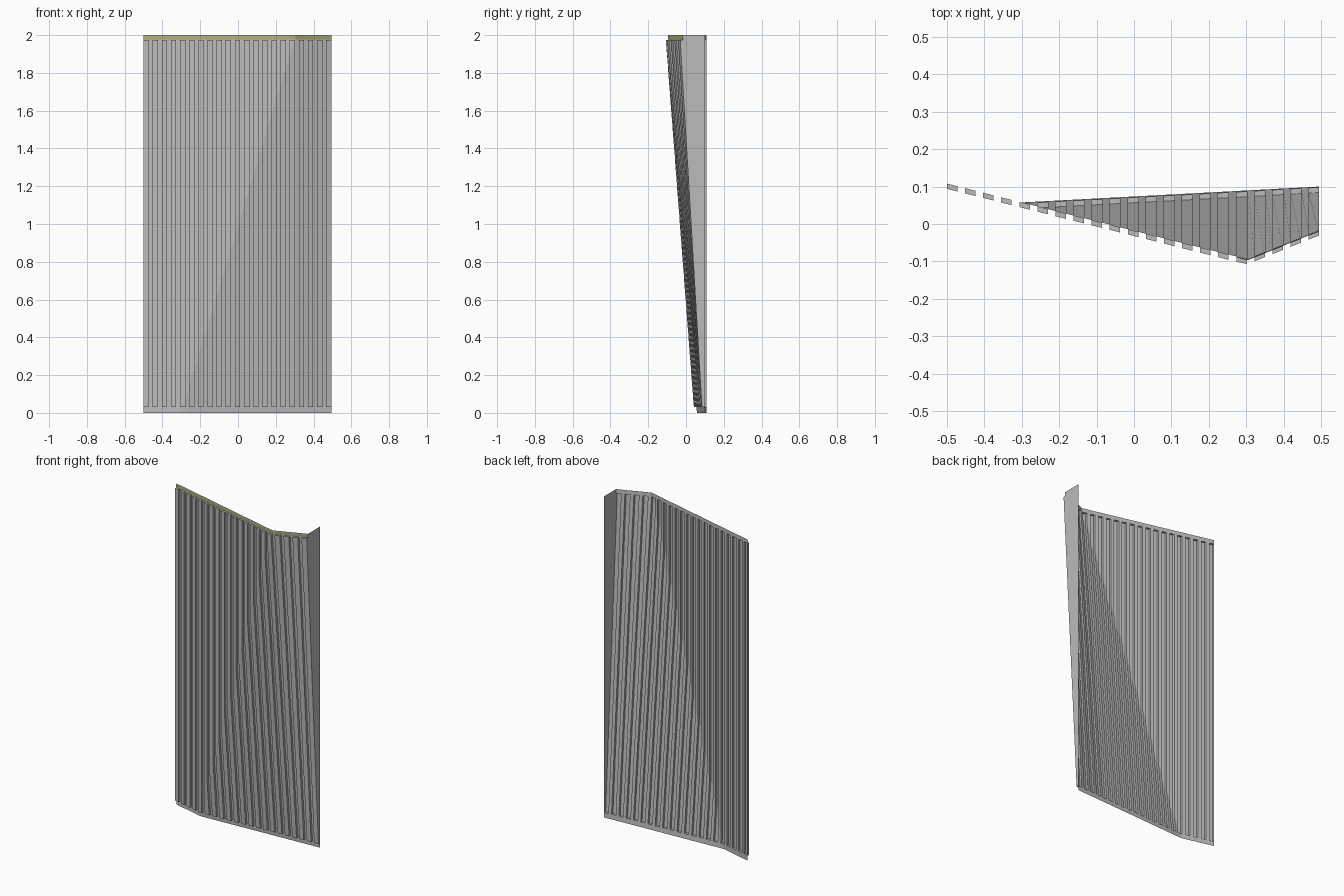
import bpy
import bmesh

cube = bpy.data.objects.get("Cube")
if cube:
    bpy.data.objects.remove(cube)

LEFT, RIGHT = -0.5, 0.495      # panel ends
FOLD_LOW, FOLD_HIGH = -0.3, 0.305   # fold line at the bottom and top
HEIGHT, LOW, HIGH = 2.0, 0.03, 1.975
RIB_COUNT, RIB_SHARE, DEPTH = 21, 0.58, 0.014


def make_material(name, colour):
    mat = bpy.data.materials.new(name)
    mat.use_nodes = True
    mat.diffuse_color = colour
    mat.node_tree.nodes["Principled BSDF"].inputs["Base Color"].default_value = colour
    return mat


grey = make_material("metal grey", (0.5, 0.5, 0.5, 1))
olive = make_material("olive trim", (0.42, 0.42, 0.18, 1))


def lerp(a, b, t):
    return a + (b - a) * t


def vertical_wing(x):
    return 0.108 - 0.252 * (x - LEFT)


def bottom_edge(x):
    start = vertical_wing(FOLD_LOW)
    return start + (0.1 - start) * (x - FOLD_LOW) / (RIGHT - FOLD_LOW)


def top_edge(x):
    if x <= FOLD_HIGH:
        return vertical_wing(x)
    return lerp(vertical_wing(FOLD_HIGH), -0.018, (x - FOLD_HIGH) / (RIGHT - FOLD_HIGH))


def fold_height(x):
    t = (x - FOLD_LOW) / (FOLD_HIGH - FOLD_LOW)
    return HEIGHT * min(max(t, 0), 1)


def surface(x, z, forward=0.0):
    """Point on the folded sheet, moved forward by the rib depth."""
    zc = fold_height(x)
    y = top_edge(x) if z >= zc else lerp(bottom_edge(x), top_edge(x), z / zc)
    return (x, y - forward, z)


def edge_profile(x, forward):
    mid = min(max(fold_height(x), LOW + 0.004), HIGH - 0.004)
    return [surface(x, z, forward) for z in (LOW, mid, HIGH)]


def build(name, quads, material):
    bm = bmesh.new()
    for quad in quads:
        bm.faces.new([bm.verts.new(p) for p in quad])
    bmesh.ops.remove_doubles(bm, verts=bm.verts, dist=0.00001)
    bmesh.ops.recalc_face_normals(bm, faces=bm.faces)
    mesh = bpy.data.meshes.new(name)
    bm.to_mesh(mesh)
    bm.free()
    mesh.materials.append(material)
    obj = bpy.data.objects.new(name, mesh)
    bpy.context.collection.objects.link(obj)
    return obj


def strip(a, b):
    return [(a[i], b[i], b[i + 1], a[i + 1]) for i in range(len(a) - 1)]


def band(columns, z0, z1, forward=0.0):
    return [(surface(a, z0, forward), surface(b, z0, forward),
             surface(b, z1, forward), surface(a, z1, forward)) for a, b, _ in columns]


# Alternating ribs and grooves, also divided where the fold meets the ends
pitch = (RIGHT - LEFT) / (RIB_COUNT - 1 + RIB_SHARE)
columns = []
for i in range(RIB_COUNT):
    start = LEFT + i * pitch
    spans = [(start, start + RIB_SHARE * pitch, DEPTH)]
    if i < RIB_COUNT - 1:
        spans.append((start + RIB_SHARE * pitch, start + pitch, 0.0))
    for a, b, forward in spans:
        cuts = [a] + [f for f in (FOLD_LOW, FOLD_HIGH) if a < f < b] + [b]
        columns += [(p, q, forward) for p, q in zip(cuts, cuts[1:])]

# Corrugated sheet: faces, rib end caps and rib side walls
sheet = []
for a, b, forward in columns:
    sheet += strip(edge_profile(a, forward), edge_profile(b, forward))
    if forward:
        for z in (LOW, HIGH):
            sheet.append((surface(a, z), surface(b, z),
                          surface(b, z, forward), surface(a, z, forward)))
for i, (a, b, forward) in enumerate(columns):
    before = columns[i - 1][2] if i else 0.0
    if forward != before:
        sheet += strip(edge_profile(a, 0.0), edge_profile(a, DEPTH))
sheet += strip(edge_profile(RIGHT, 0.0), edge_profile(RIGHT, DEPTH))
build("corrugated_sheet", sheet, grey)

# Flat bands along the top and bottom
build("bottom_band", band(columns, 0, LOW), grey)
build("top_band", band(columns, HIGH, HEIGHT), grey)
build("top_trim_strip", band(columns, HIGH + 0.003, HEIGHT - 0.006, 0.002), olive)

# Tapered closing panel on the side
build("side_panel", [(surface(RIGHT, 0), (RIGHT, 0.1, HEIGHT),
                      surface(RIGHT, HEIGHT))], grey)
